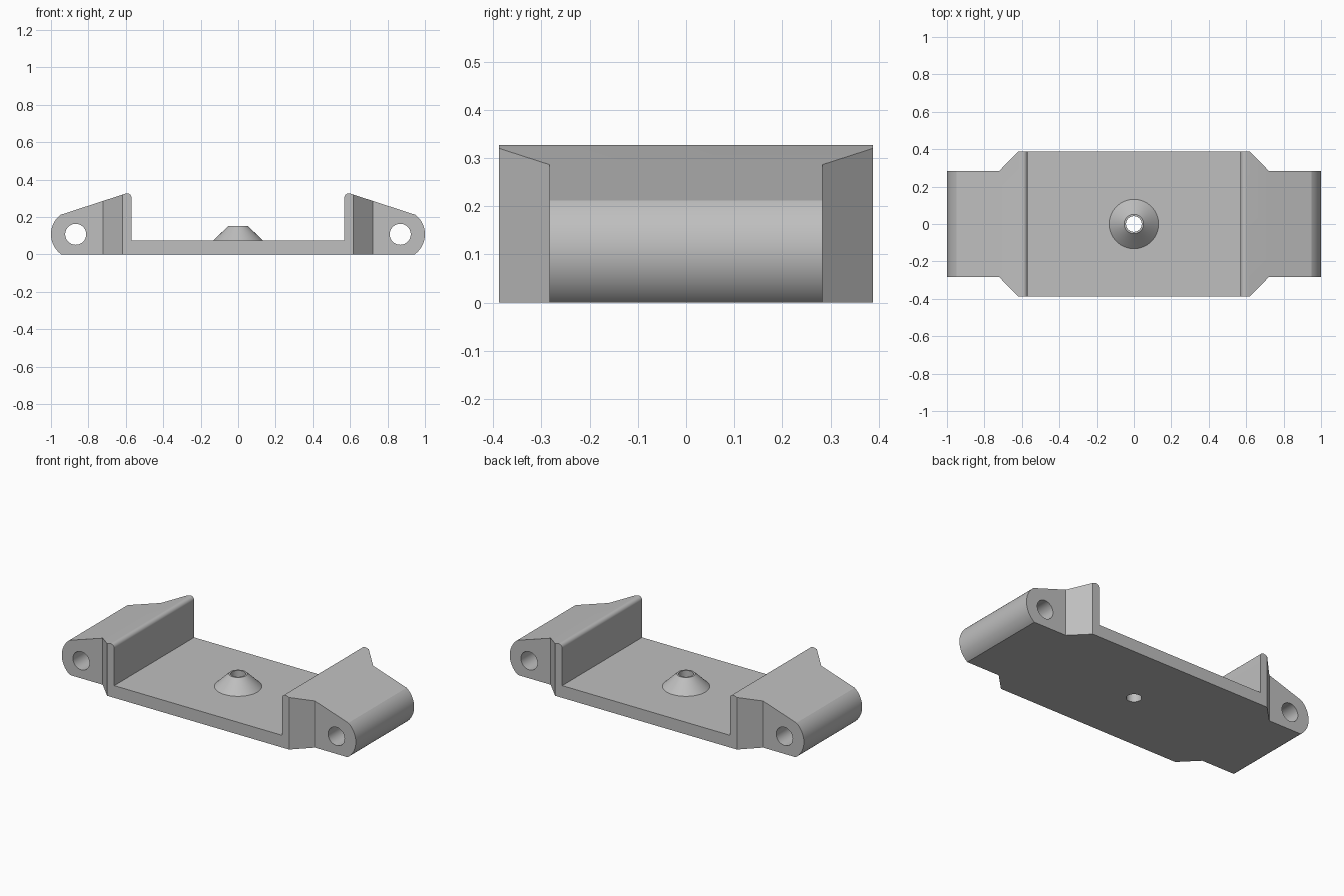
import bpy
import bmesh
from math import cos, sin, pi, radians
from mathutils import Matrix

cube = bpy.data.objects.get("Cube")
if cube:
    bpy.data.objects.remove(cube, do_unlink=True)

grey = bpy.data.materials.new("plain grey")
grey.use_nodes = True
COLOUR = (0.52, 0.52, 0.52, 1)
grey.diffuse_color = COLOUR
grey.node_tree.nodes["Principled BSDF"].inputs["Base Color"].default_value = COLOUR


def make_object(name, bm):
    bmesh.ops.recalc_face_normals(bm, faces=bm.faces)
    mesh = bpy.data.meshes.new(name)
    bm.to_mesh(mesh)
    bm.free()
    mesh.materials.append(grey)
    ob = bpy.data.objects.new(name, mesh)
    bpy.context.collection.objects.link(ob)
    return ob


def prism(name, points, direction):
    """Extrude a closed outline along a direction."""
    bm = bmesh.new()
    face = bm.faces.new([bm.verts.new(p) for p in points])
    out = bmesh.ops.extrude_face_region(bm, geom=[face])
    verts = [g for g in out["geom"] if isinstance(g, bmesh.types.BMVert)]
    bmesh.ops.translate(bm, verts=verts, vec=direction)
    return make_object(name, bm)


def cone(name, r1, r2, depth, matrix, segments=64):
    bm = bmesh.new()
    bmesh.ops.create_cone(bm, cap_ends=True, segments=segments, radius1=r1,
                          radius2=r2, depth=depth, matrix=matrix)
    return make_object(name, bm)


def combine(target, other, operation):
    """Apply a boolean and discard the helper."""
    other.hide_render = True
    mod = target.modifiers.new("cut", 'BOOLEAN')
    mod.operation = operation
    mod.solver = 'EXACT'
    mod.object = other
    bpy.context.view_layer.objects.active = target
    bpy.ops.object.modifier_apply(modifier=mod.name)
    bpy.data.objects.remove(other, do_unlink=True)


def arc(cx, cz, r, start, end, steps):
    return [(cx + r * cos(radians(start + (end - start) * i / steps)),
             cz + r * sin(radians(start + (end - start) * i / steps)))
            for i in range(steps + 1)]


# Side profile: floor, upright lip, sloping shoulder and rounded end
PIN_X, PIN_Z = 0.868, 0.108
half = [(0.57, 0.075)]
half += arc(0.593, 0.304, 0.023, 180, 71.6, 8)
half += arc(PIN_X, PIN_Z, 0.132, 52, -54.9, 24)
half[-1] = (half[-1][0], 0)
profile = half + [(-x, z) for x, z in reversed(half)]
bracket = prism("mounting_bracket", [(x, -0.388, z) for x, z in profile], (0, 0.776, 0))

# Plan outline: narrower ends with angled corners
quarter = [(1.1, 0.283), (0.722, 0.283), (0.617, 0.388 + 0.001)]
top = quarter + [(-x, y) for x, y in reversed(quarter)]
plan = top + [(-x, -y) for x, y in top]
outline = prism("plan_cutter", [(x, y, -0.1) for x, y in plan], (0, 0, 0.6))
combine(bracket, outline, 'INTERSECT')

# Pin holes through both ends
for side in (-1, 1):
    place = Matrix.Translation((side * PIN_X, 0, PIN_Z)) @ Matrix.Rotation(pi / 2, 4, 'X')
    combine(bracket, cone("pin_hole_cutter", 0.056, 0.056, 1, place), 'DIFFERENCE')

# Central conical boss with a through hole
boss = cone("boss", 0.142, 0.052, 0.088, Matrix.Translation((0, 0, 0.109)))
combine(bracket, boss, 'UNION')
bore = cone("bore_cutter", 0.042, 0.042, 1, Matrix.Identity(4))
combine(bracket, bore, 'DIFFERENCE')

# Smooth the curved surfaces, keep the flat ones crisp
bpy.ops.object.select_all(action='DESELECT')
bracket.select_set(True)
bpy.context.view_layer.objects.active = bracket
bpy.ops.object.shade_smooth_by_angle(angle=radians(16))
